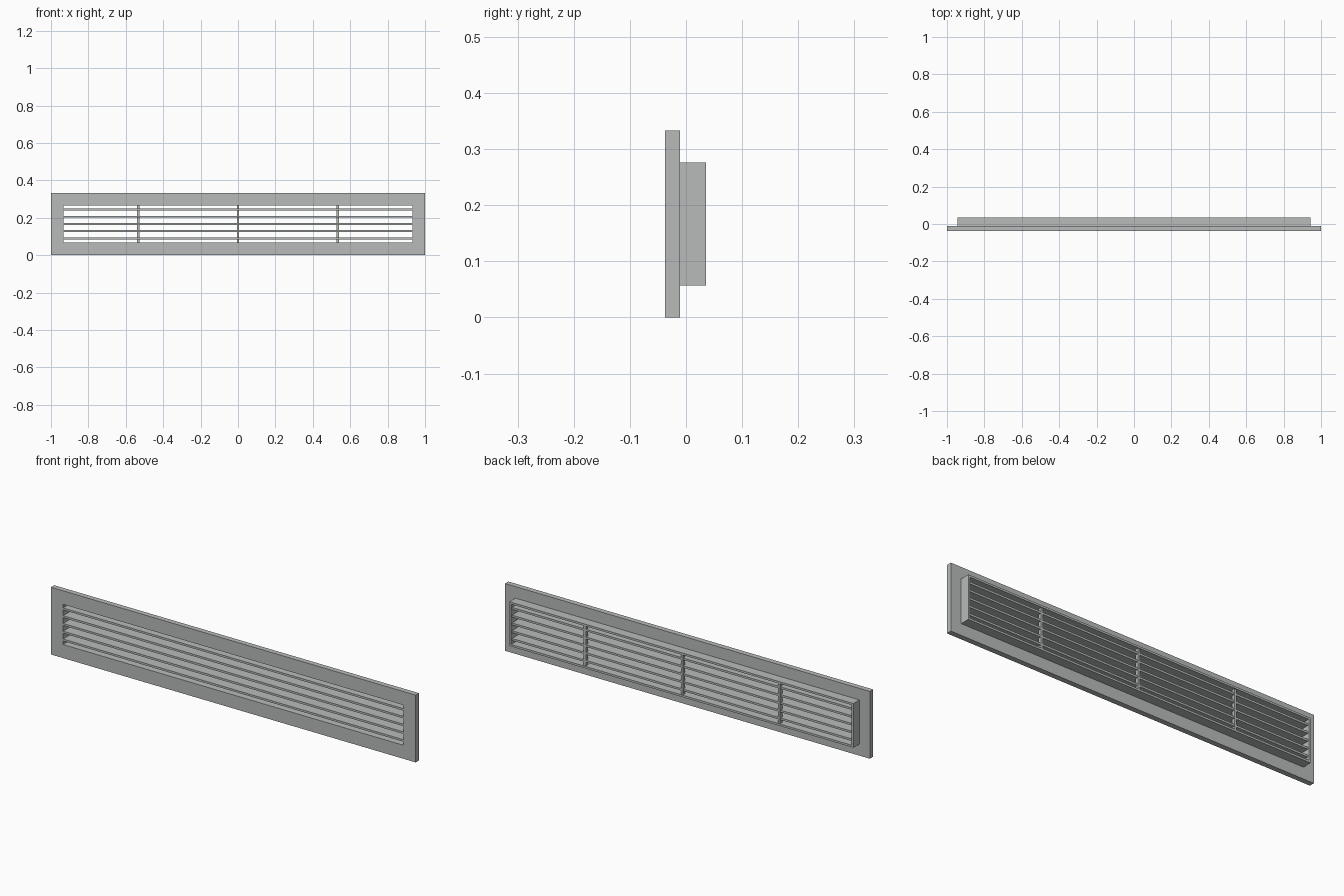
import bpy

if "Cube" in bpy.data.objects:
    bpy.data.objects.remove(bpy.data.objects["Cube"])

# One grey painted finish for the whole vent
grey = bpy.data.materials.new("grey_paint")
grey.diffuse_color = (0.48, 0.50, 0.49, 1)
grey.use_nodes = True
grey.node_tree.nodes["Principled BSDF"].inputs["Base Color"].default_value = grey.diffuse_color

MID_Z = 0.1667                      # centre height of the grille
FRONT, STEP, BACK = -0.037, -0.011, 0.036
OPEN_X, OPEN_Z = 0.933, 0.0995      # half size of the opening


def finish(name, verts, faces):
    mesh = bpy.data.meshes.new(name)
    mesh.from_pydata(verts, [], faces)
    mesh.materials.append(grey)
    obj = bpy.data.objects.new(name, mesh)
    bpy.context.collection.objects.link(obj)
    return obj


def box(name, x0, x1, y0, y1, z0, z1):
    verts = [(x, y, z) for x in (x0, x1) for y in (y0, y1) for z in (z0, z1)]
    faces = [(0, 1, 3, 2), (4, 6, 7, 5), (0, 4, 5, 1),
             (2, 3, 7, 6), (0, 2, 6, 4), (1, 5, 7, 3)]
    return finish(name, verts, faces)


def ring(name, half_x, half_z, y0, y1):
    """Rectangular frame around the opening."""
    corners = ((-1, -1), (1, -1), (1, 1), (-1, 1))
    verts = [(sx * hx, y, MID_Z + sz * hz)
             for y in (y0, y1)
             for hx, hz in ((half_x, half_z), (OPEN_X, OPEN_Z))
             for sx, sz in corners]
    faces = []
    for i in range(4):
        j = (i + 1) % 4
        faces += [(i, j, j + 4, i + 4),             # front
                  (i + 8, i + 12, j + 12, j + 8),   # back
                  (i, i + 8, j + 8, j),             # outside
                  (i + 4, j + 4, j + 12, i + 12)]   # inside
    return finish(name, verts, faces)


# Wide face plate and the narrower collar behind it
ring("face_plate", 1.0, MID_Z, FRONT, STEP)
ring("rear_collar", 0.943, 0.1095, STEP, BACK)

# Five horizontal slats
for k in range(-2, 3):
    z = MID_Z + k * 0.0385
    box(f"slat_{k + 3}", -OPEN_X, OPEN_X, FRONT, 0.030, z - 0.005, z + 0.005)

# Three upright dividers near the back
for i, x in enumerate((-0.533, 0, 0.533)):
    box(f"divider_{i + 1}", x - 0.006, x + 0.006, 0.016, 0.032,
        MID_Z - OPEN_Z, MID_Z + OPEN_Z)
